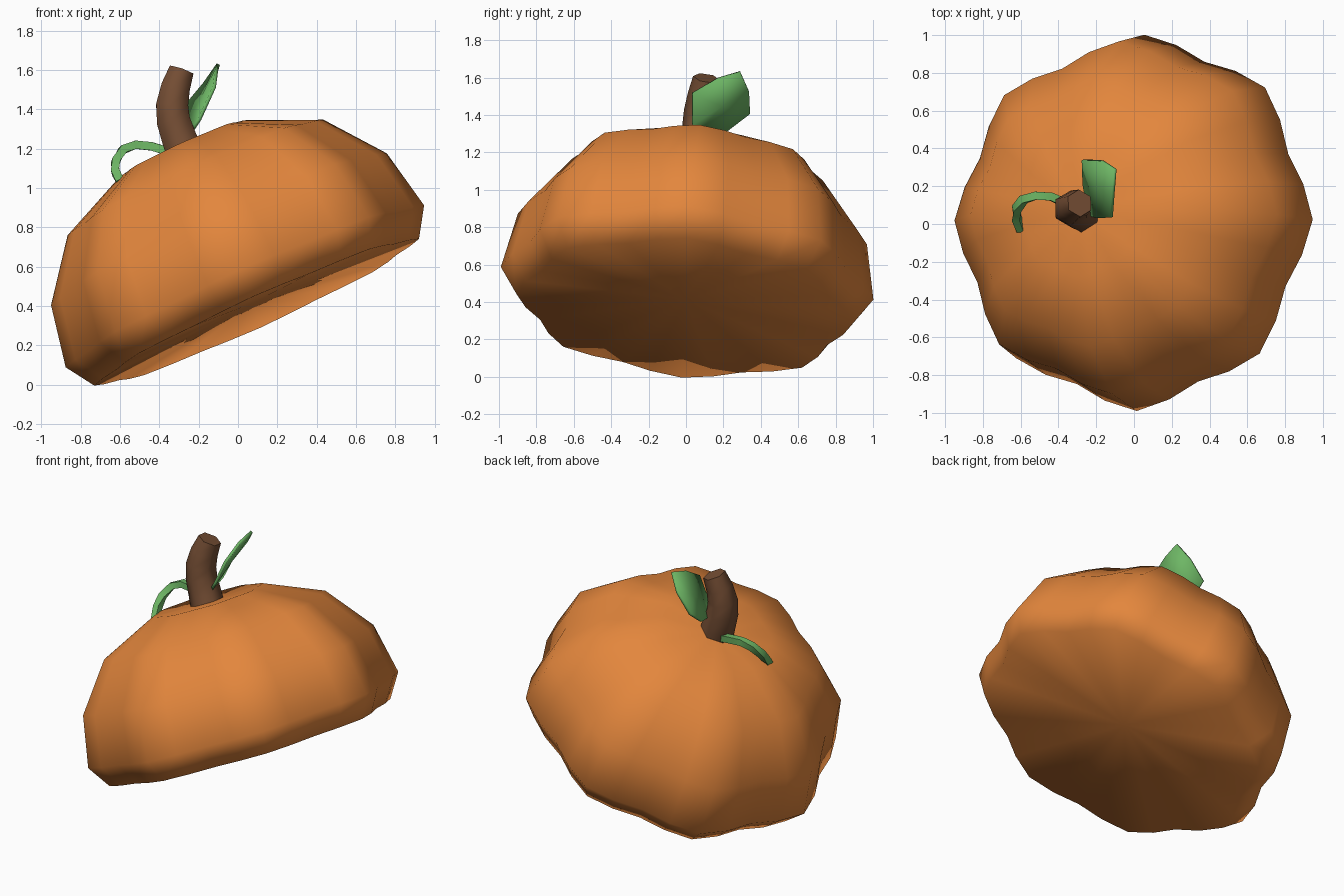
import bpy, math
from mathutils import Matrix, Vector

if "Cube" in bpy.data.objects:
    bpy.data.objects.remove(bpy.data.objects["Cube"])


def material(name, rgb):
    m = bpy.data.materials.new(name)
    m.diffuse_color = (*rgb, 1)
    m.use_nodes = True
    m.node_tree.nodes["Principled BSDF"].inputs["Base Color"].default_value = m.diffuse_color
    return m


ORANGE = material("orange_skin", (0.77, 0.24, 0.046))
BROWN = material("brown_stem", (0.175, 0.075, 0.034))
GREEN = material("leaf_green", (0.155, 0.47, 0.13))


def build(name, verts, faces, mat, angle):
    me = bpy.data.meshes.new(name)
    me.from_pydata(verts, [], faces)
    me.materials.append(mat)
    ob = bpy.data.objects.new(name, me)
    bpy.context.collection.objects.link(ob)
    bpy.ops.object.select_all(action='DESELECT')
    ob.select_set(True)
    bpy.context.view_layer.objects.active = ob
    bpy.ops.object.shade_smooth_by_angle(angle=math.radians(angle))
    return ob


def bridge(rings, n):
    """Quads between consecutive rings of n vertices."""
    return [(r * n + i, r * n + (i + 1) % n, (r + 1) * n + (i + 1) % n, (r + 1) * n + i)
            for r in range(rings - 1) for i in range(n)]


def tube(name, path, radii, sides, mat, angle):
    pts = [Vector(p) for p in path]
    verts = []
    for i, p in enumerate(pts):
        d = (pts[min(i + 1, len(pts) - 1)] - pts[max(i - 1, 0)]).normalized()
        u = Vector((0, 1, 0)).cross(d).normalized()
        v = d.cross(u)
        for k in range(sides):
            a = 2 * math.pi * (k + 0.5) / sides
            verts.append(p + radii[i] * (u * math.cos(a) + v * math.sin(a)))
    faces = bridge(len(pts), sides)
    last = (len(pts) - 1) * sides
    faces += [tuple(reversed(range(sides))), tuple(range(last, last + sides))]
    return build(name, verts, faces, mat, angle)


# Ribbed, tilted body with eight lobes and a nearly flat underside
N = 32
profile = [(0.906, -0.145), (1.0, 0.0), (0.937, 0.32), (0.714, 0.61), (0.356, 0.77)]
tilt = (Matrix.Translation((0.035, 0.006, 0.5))
        @ Matrix.Rotation(math.radians(1.1), 4, 'Z')
        @ Matrix.Rotation(math.radians(-24.3), 4, 'Y')
        @ Matrix.Rotation(math.radians(-5.5), 4, 'X'))
verts = []
for r, z in profile:
    for i in range(N):
        a = 2 * math.pi * i / N
        rr = r * (0.96 + 0.04 * math.cos(8 * a))
        verts.append(tilt @ Vector((rr * math.cos(a), rr * math.sin(a), z)))
faces = bridge(len(profile), N)
bottom, top, last = len(verts), len(verts) + 1, (len(profile) - 1) * N
verts += [tilt @ Vector((0, 0, -0.095)), tilt @ Vector((0, 0, 0.76))]
for i in range(N):
    j = (i + 1) % N
    faces += [(bottom, j, i), (top, last + i, last + j)]
build("pumpkin_body", verts, faces, ORANGE, 80)

# Curved six-sided stem
tube("stem", [(-0.25, 0.05, 1.13), (-0.295, 0.07, 1.24), (-0.328, 0.078, 1.34),
              (-0.335, 0.083, 1.42), (-0.318, 0.095, 1.51), (-0.288, 0.11, 1.597)],
     [0.11, 0.103, 0.098, 0.094, 0.085, 0.073], 6, BROWN, 65)

# Curling tendril
tube("tendril", [(-0.35, 0.105, 1.185), (-0.44, 0.145, 1.212), (-0.52, 0.15, 1.22),
                 (-0.585, 0.13, 1.195), (-0.622, 0.08, 1.135), (-0.622, 0.03, 1.08),
                 (-0.595, -0.03, 1.03)],
     [0.03] * 7, 4, GREEN, 40)

# Broad leaf: outline fan around the midrib centre
outline = [(-0.235, 0.045, 1.29), (-0.195, 0.035, 1.35), (-0.12, 0.035, 1.515),
           (-0.11, 0.17, 1.595), (-0.1, 0.29, 1.63), (-0.17, 0.335, 1.53),
           (-0.27, 0.34, 1.41), (-0.265, 0.21, 1.31)]
n = len(outline)
leaf = build("leaf", outline + [(-0.185, 0.19, 1.45)],
             [(n, (i + 1) % n, i) for i in range(n)], GREEN, 40)
thick = leaf.modifiers.new("thickness", 'SOLIDIFY')
thick.thickness = 0.018
thick.offset = 0
